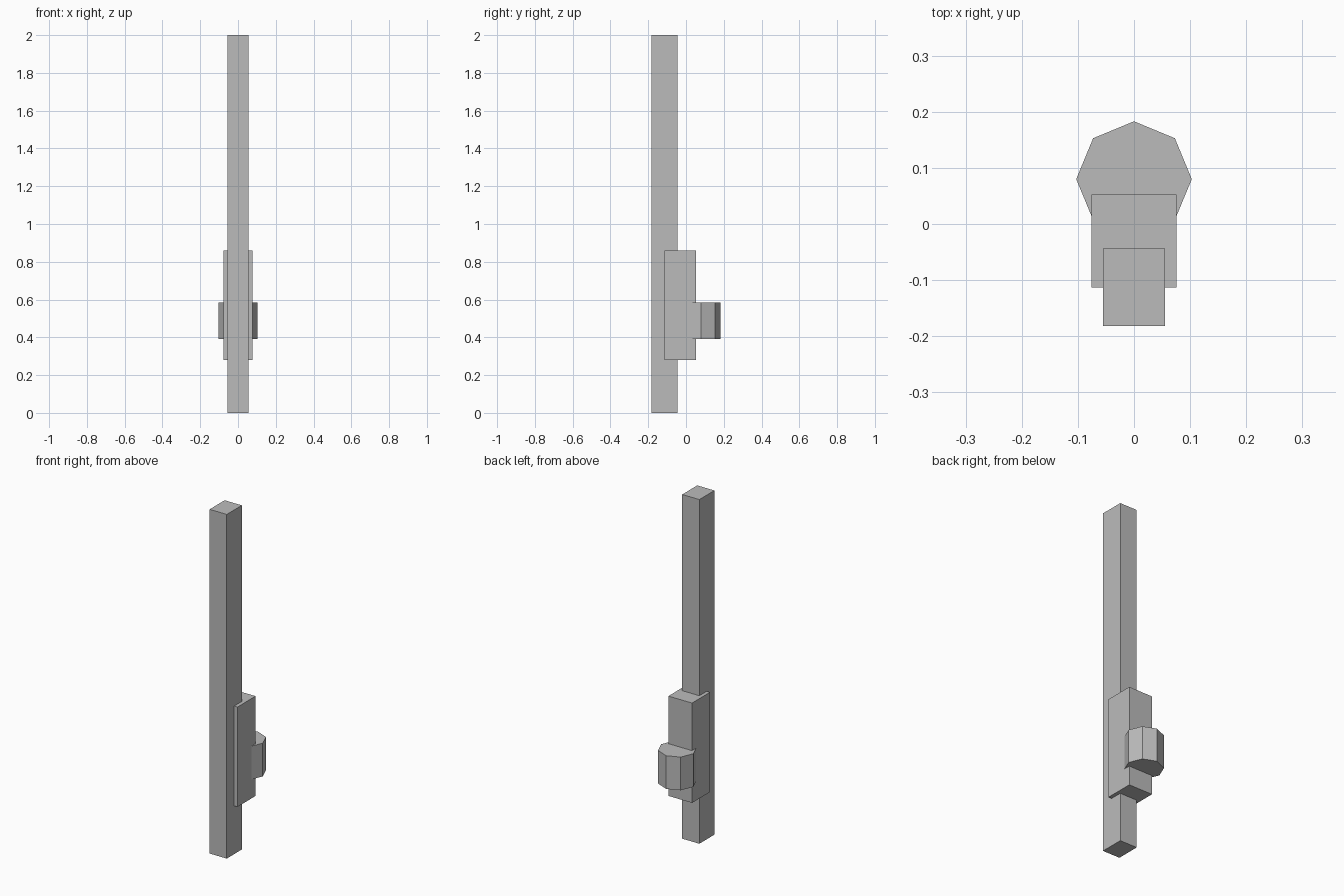
import bpy

if "Cube" in bpy.data.objects:
    bpy.data.objects.remove(bpy.data.objects["Cube"])

# One plain grey for every part
grey = bpy.data.materials.new("grey")
grey.diffuse_color = (0.5, 0.5, 0.5, 1)
grey.use_nodes = True
grey.node_tree.nodes["Principled BSDF"].inputs["Base Color"].default_value = grey.diffuse_color


def finish(name):
    obj = bpy.context.object
    obj.name = name
    obj.data.materials.append(grey)
    return obj


def box(name, lo, hi):
    center = [(a + b) / 2 for a, b in zip(lo, hi)]
    bpy.ops.mesh.primitive_cube_add(size=1, location=center)
    obj = finish(name)
    obj.scale = [b - a for a, b in zip(lo, hi)]
    bpy.ops.object.transform_apply(location=False, rotation=False, scale=True)
    return obj


# Tall square post
box("post", (-0.055, -0.182, 0), (0.055, -0.044, 2))

# Block wrapped around the back of the post
box("mounting_block", (-0.076, -0.113, 0.28), (0.076, 0.053, 0.86))

# Eight-sided knob sunk into the back of the block
bpy.ops.mesh.primitive_cylinder_add(vertices=8, radius=0.103, depth=0.193,
                                    location=(0, 0.08, 0.487))
finish("knob")
